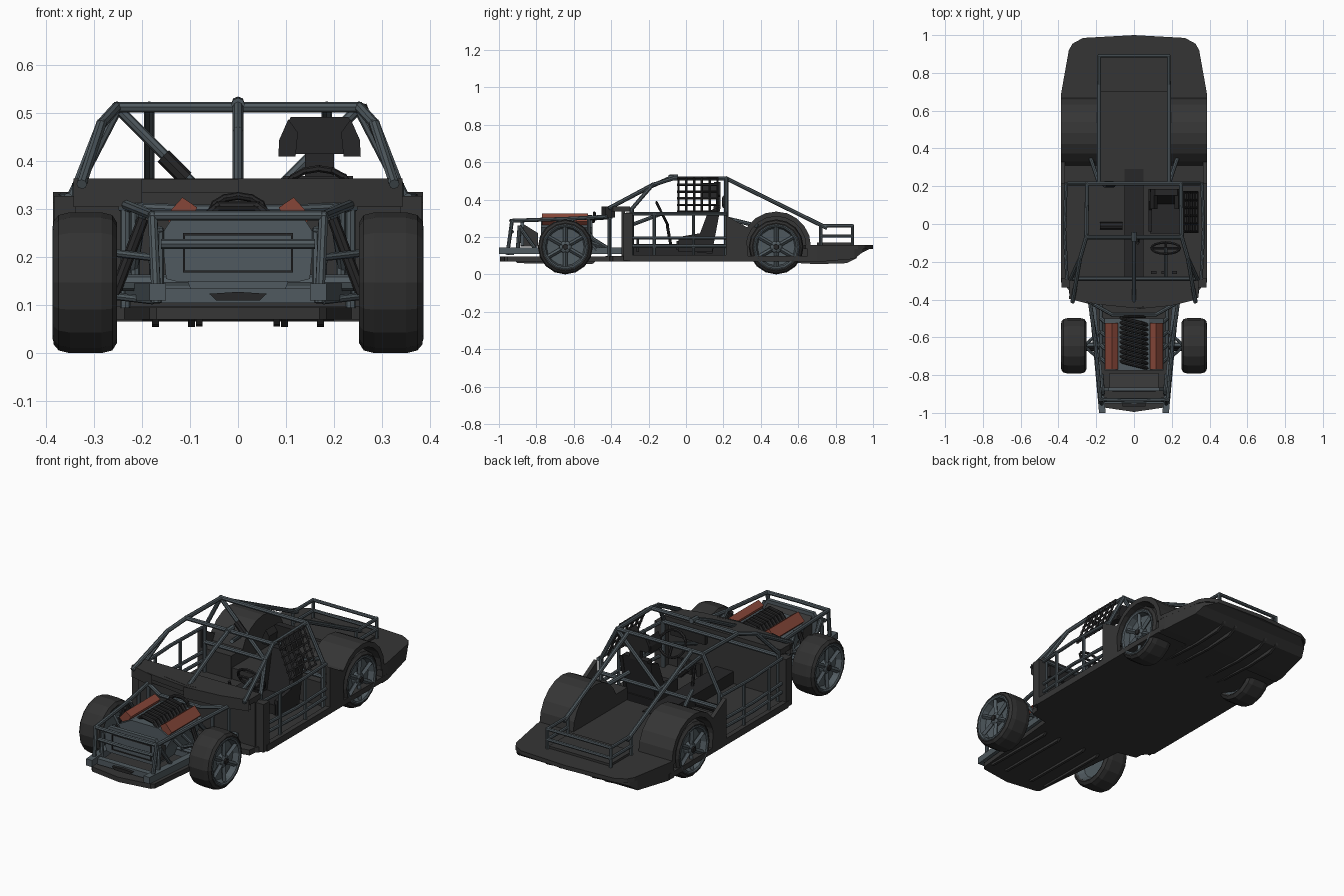
import bpy, bmesh, math
from mathutils import Vector, Matrix

def material(name, r, g, b):
    m = bpy.data.materials.new(name)
    m.diffuse_color = (r, g, b, 1)
    return m

BODY = material("charcoal panel", 0.036, 0.036, 0.036)
RUBBER = material("tyre rubber", 0.031, 0.031, 0.031)
STEEL = material("blue grey steel", 0.080, 0.102, 0.115)
DARK = material("near black", 0.020, 0.020, 0.021)
RED = material("rust red", 0.24, 0.062, 0.040)

def finish(name, bm, mat):
    bmesh.ops.recalc_face_normals(bm, faces=bm.faces)
    me = bpy.data.meshes.new(name)
    bm.to_mesh(me)
    bm.free()
    me.materials.append(mat)
    ob = bpy.data.objects.new(name, me)
    bpy.context.collection.objects.link(ob)
    return ob

def bridge(bm, A, B):
    n = len(A)
    for i in range(n):
        bm.faces.new((A[i], A[(i+1) % n], B[(i+1) % n], B[i]))

def loft(name, rings, mat):
    """Skin a row of equal rings and cap both ends."""
    bm = bmesh.new()
    R = [[bm.verts.new(p) for p in ring] for ring in rings]
    for A, B in zip(R, R[1:]):
        bridge(bm, A, B)
    bm.faces.new(R[0])
    bm.faces.new(R[-1])
    return finish(name, bm, mat)

def prism(name, pts, axis, a, b, mat):
    """Extrude a 2D outline along an axis from a to b."""
    put = {'x': lambda p, t: (t, p[0], p[1]), 'y': lambda p, t: (p[0], t, p[1]),
           'z': lambda p, t: (p[0], p[1], t)}[axis]
    return loft(name, [[put(p, t) for p in pts] for t in (a, b)], mat)

def boxes(name, items, mat):
    """items: (x0,x1,y0,y1,z0,z1)"""
    bm = bmesh.new()
    for x0, x1, y0, y1, z0, z1 in items:
        m = Matrix.Translation(((x0+x1)/2, (y0+y1)/2, (z0+z1)/2)) @ Matrix.Diagonal((x1-x0, y1-y0, z1-z0, 1))
        bmesh.ops.create_cube(bm, size=1, matrix=m)
    return finish(name, bm, mat)

def tubes(name, paths, r, mat, sides=8):
    bm = bmesh.new()
    for path in paths:
        for p, q in zip(path, path[1:]):
            p, q = Vector(p), Vector(q)
            d = q - p
            m = Matrix.Translation((p+q)/2) @ d.to_track_quat('Z', 'Y').to_matrix().to_4x4()
            bmesh.ops.create_cone(bm, cap_ends=True, segments=sides, radius1=r, radius2=r,
                                  depth=d.length + r, matrix=m)
    return finish(name, bm, mat)

def both(paths):
    return list(paths) + [[(-x, y, z) for x, y, z in p] for p in paths]

def both_boxes(items):
    return list(items) + [(-b, -a, c, d, e, f) for a, b, c, d, e, f in items]

def sym(half):
    """Complete a right-hand outline with its mirror."""
    return half + [(-x, y) for x, y in reversed(half) if abs(x) > 1e-6]

def lathe(name, prof, y, z, s, mat, n=16):
    """Spin an (x, radius) profile round the axle."""
    loft(name, [[(s*x, y + r*math.sin(2*math.pi*i/n), z - r*math.cos(2*math.pi*i/n)) for i in range(n)]
                for x, r in prof], mat)

# Wheels
WZ = 0.147
for y, end in ((-0.645, "front"), (0.482, "rear")):
    for s in (-1, 1):
        tag = end + ("_right" if s > 0 else "_left")
        lathe("tyre_" + tag, [(0.30, 0.10), (0.258, 0.114), (0.252, 0.125), (0.262, 0.141), (0.285, 0.147),
              (0.35, 0.147), (0.374, 0.141), (0.385, 0.128), (0.382, 0.118), (0.34, 0.112), (0.32, 0.10)], y, WZ, s, RUBBER)
        lathe("rim_" + tag, [(0.29, 0.09), (0.256, 0.116), (0.27, 0.108), (0.32, 0.105), (0.355, 0.113),
              (0.385, 0.122), (0.387, 0.116), (0.382, 0.108), (0.352, 0.100), (0.348, 0.05)], y, WZ, s, STEEL)
        spokes = []
        for k in range(6):
            a = math.pi*k/3 + math.pi/6
            c, d = math.cos(a), math.sin(a)
            spokes.append([(s*0.366, y+0.02*c, WZ+0.02*d), (s*0.371, y+0.102*c, WZ+0.102*d)])
        tubes("spokes_" + tag, spokes, 0.012, STEEL, 4)
        lathe("hub_" + tag, [(0.34, 0.034), (0.373, 0.032), (0.379, 0.02)], y, WZ, s, STEEL, 12)
        lathe("wheel_nut_" + tag, [(0.37, 0.018), (0.386, 0.015)], y, WZ, s, DARK, 6)
tubes("front_axle", [[(-0.27, -0.645, WZ), (0.27, -0.645, WZ)]], 0.017, STEEL)

# Floor, front pan and tail
prism("floor_pan", sym([(0, -0.43), (0.24, -0.41), (0.34, -0.39), (0.345, -0.35), (0.386, -0.30), (0.386, 0.69)]),
      'z', 0.07, 0.098, BODY)
prism("front_splitter", sym([(0, -0.995), (0.17, -0.97), (0.185, -0.955), (0.24, -0.38)]), 'z', 0.07, 0.095, BODY)
prism("trunk_floor", [(0.22, 0.075), (0.70, 0.068), (0.90, 0.085), (0.94, 0.117), (0.97, 0.14), (0.97, 0.157),
      (0.22, 0.157)], 'x', -0.20, 0.20, BODY)
prism("tail_deck", sym([(0, 0.62), (0.386, 0.64), (0.386, 0.69), (0.345, 0.92), (0.325, 0.955), (0.27, 0.985),
      (0, 1.0)]), 'z', 0.137, 0.158, BODY)
rows = [(0.65, 0.386, 0.066), (0.70, 0.384, 0.066), (0.90, 0.348, 0.083), (0.94, 0.33, 0.115), (0.985, 0.27, 0.138)]
loft("tail_diffuser", [[(-w, y, z), (w, y, z), (w, y, 0.15), (-w, y, 0.15)] for y, w, z in rows], BODY)

# Underbody strakes
for s in (-1, 1):
    for i, x in enumerate((0.09, 0.165)):
        prism("rear_strake", [(0.42, 0.08), (0.46, 0.068), (0.70, 0.055), (0.86, 0.06), (0.91, 0.085), (0.93, 0.12)],
              'x', s*x, s*(x + 0.014), BODY)
        prism("front_strake", [(-0.92, 0.08), (-0.90, 0.06), (-0.5, 0.056), (-0.47, 0.08)],
              'x', s*(x - 0.016*(1 - i)), s*(x + 0.014 - 0.016*(1 - i)), BODY)

# Rear wheel tubs
def arc(r, n=10):
    return [(0.482 + r*math.cos(math.pi*i/n), 0.15 + r*math.sin(math.pi*i/n)) for i in range(n+1)]
for s in (-1, 1):
    tag = "_right" if s > 0 else "_left"
    prism("wheel_tub" + tag, arc(0.186) + arc(0.160)[::-1], 'x', s*0.195, s*0.386, BODY)
    prism("tub_inner_wall" + tag, arc(0.186), 'x', s*0.19, s*0.20, BODY)
    prism("quarter_panel" + tag, [(0.215, 0.075), (0.335, 0.075), (0.325, 0.18), (0.345, 0.25), (0.32, 0.255),
          (0.215, 0.315)], 'x', s*0.365, s*0.386, BODY)
    prism("quarter_inner" + tag, [(0.215, 0.09), (0.31, 0.09), (0.31, 0.22), (0.215, 0.22)], 'x', s*0.19, s*0.37, BODY)
    prism("firewall_side" + tag, [(-0.335, 0.075), (-0.285, 0.075), (-0.285, 0.328), (-0.335, 0.328)],
          'x', s*0.33, s*0.384, BODY)

# Firewall, cowl and sills
boxes("firewall", [(-0.34, 0.34, -0.345, -0.325, 0.08, 0.35)], BODY)
prism("cowl", sym([(0, -0.445), (0.2, -0.425), (0.341, -0.39), (0.341, -0.30)]), 'z', 0.335, 0.363, BODY)
prism("cowl_lip", sym([(0, -0.452), (0.2, -0.432), (0.343, -0.397)]) + [(-0.343, -0.38), (0, -0.43), (0.343, -0.38)],
      'z', 0.305, 0.364, BODY)
boxes("sills", both_boxes([(0.36, 0.386, -0.31, 0.23, 0.075, 0.105)]), BODY)
boxes("transmission_tunnel", [(-0.05, 0.05, -0.33, 0.29, 0.09, 0.162)], DARK)

# Roll cage
cage = both([
    [(0.345, 0.215, 0.10), (0.345, 0.215, 0.33), (0.250, 0.215, 0.513), (0, 0.215, 0.513)],
    [(0.325, -0.41, 0.355), (0.285, -0.18, 0.478), (0.253, -0.07, 0.513), (0.248, 0.215, 0.513)],
    [(0.253, -0.07, 0.513), (0, -0.07, 0.513)],
    [(0.335, -0.29, 0.10), (0.335, -0.29, 0.35), (0.285, -0.18, 0.478)],
    [(0.185, 0.215, 0.513), (0.185, 0.75, 0.25)],
    [(0.24, 0.215, 0.50), (0.0, 0.215, 0.26)],
    [(0.185, 0.215, 0.30), (0.24, 0.38, 0.26)],
    [(0.345, 0.215, 0.255), (0, 0.215, 0.255)],
    [(0.33, -0.29, 0.335), (0, -0.29, 0.335)],
])
tubes("roll_cage", cage + [[(0, -0.41, 0.355), (0, -0.2, 0.465), (0, -0.07, 0.522)]], 0.0110, STEEL)
tubes("cage_roof_joint", [[(0, -0.085, 0.519), (0, -0.05, 0.521)]], 0.014, STEEL)
tubes("brace_pad", [[(-0.15, 0.21, 0.405), (-0.115, 0.21, 0.37)]], 0.017, DARK)
# Door bars
door = [[(0.355, -0.29, z), (0.368, -0.03, z), (0.36, 0.215, z)] for z in (0.15, 0.195, 0.325)]
door += [[(0.364, y, 0.10), (0.364, y, 0.325)] for y in (-0.17, 0.04)]
tubes("door_bars", both(door), 0.009, STEEL)
# Rear guard rails
tubes("rear_guard", both([[(0.185, 0.72, 0.26), (0.185, 0.89, 0.26), (0, 0.89, 0.26)],
      [(0.185, 0.72, 0.205), (0.185, 0.89, 0.205), (0, 0.89, 0.205)],
      [(0.185, 0.72, 0.15), (0.185, 0.72, 0.26)], [(0.185, 0.89, 0.15), (0.185, 0.89, 0.26)]]), 0.009, STEEL)
boxes("rear_tray", [(-0.18, 0.18, 0.70, 0.885, 0.15, 0.170)], BODY)

# Front subframe
tubes("front_frame", both([
    [(0.235, -0.40, 0.31), (0.205, -0.62, 0.298), (0.178, -0.93, 0.287), (0, -0.935, 0.287)],
    [(0.178, -0.93, 0.287), (0.170, -0.955, 0.11)],
    [(0.165, -0.89, 0.255), (0.172, -0.80, 0.13)], [(0.165, -0.90, 0.13), (0.165, -0.89, 0.255)],
    [(0.155, -0.93, 0.228), (0, -0.935, 0.228)], [(0.20, -0.62, 0.298), (0.225, -0.48, 0.13)],
    [(0.24, -0.41, 0.305), (0.115, -0.48, 0.30), (0, -0.48, 0.30)],
    [(0.215, -0.52, 0.30), (0.215, -0.52, 0.13)], [(0.235, -0.41, 0.305), (0.235, -0.41, 0.10)],
]), 0.0105, STEEL)
for s in (-1, 1):
    prism("chassis_rail" + ("_right" if s > 0 else "_left"), [(s*0.15, -1.0), (s*0.185, -1.0), (s*0.245, -0.34),
          (s*0.21, -0.34)], 'z', 0.11, 0.145, STEEL)
boxes("front_crossmembers", [(-0.17, 0.17, -0.95, -0.92, 0.105, 0.135), (-0.21, 0.21, -0.66, -0.63, 0.11, 0.14)], STEEL)
prism("front_scoop", sym([(0, 0.128), (0.06, 0.124), (0.045, 0.11)]), 'y', -0.965, -0.94, DARK)
tubes("front_wishbones", both([[(0.18, y, z), (0.265, -0.645, z + 0.01)] for y in (-0.72, -0.57) for z in (0.11, 0.20)]),
      0.008, STEEL)
tubes("front_dampers", both([[(0.255, -0.66, 0.13), (0.20, -0.66, 0.275)]]), 0.012, DARK)

# Radiator
prism("radiator", sym([(0, 0.285), (0.135, 0.285), (0.158, 0.25), (0.150, 0.155), (0.13, 0.15)]), 'y', -0.885, -0.865, STEEL)
boxes("radiator_frame", [(-0.115, 0.115, -0.89, -0.88, 0.246, 0.251), (-0.115, 0.115, -0.89, -0.88, 0.168, 0.173)] +
      both_boxes([(0.110, 0.115, -0.89, -0.88, 0.168, 0.251)]), DARK)
prism("radiator_shroud", [(-0.87, 0.15), (-0.79, 0.15), (-0.79, 0.22), (-0.87, 0.27)], 'x', -0.13, 0.13, BODY)

# Engine
prism("engine_block", sym([(0, 0.29), (0.08, 0.29), (0.155, 0.25), (0.12, 0.19), (0.09, 0.11)]), 'y', -0.775, -0.50, STEEL)
for s in (-1, 1):
    prism("valve_cover" + ("_right" if s > 0 else "_left"), [(s*0.085, 0.304), (s*0.116, 0.325), (s*0.153, 0.284),
          (s*0.135, 0.265), (s*0.095, 0.285)], 'y', -0.77, -0.525, RED)
runners = [[(0.066, y - 0.018, 0.285), (0.04, y - 0.01, 0.306), (-0.04, y + 0.01, 0.306), (-0.066, y + 0.018, 0.285)]
           for y in [-0.745 + 0.0255*i for i in range(10)]]
tubes("intake_runners", runners, 0.0105, DARK)
tubes("exhaust_headers", both([[(0.14, y, 0.24), (0.175, y + 0.03, 0.19), (0.175, -0.42, 0.14)]
      for y in (-0.74, -0.67, -0.60, -0.53)]), 0.011, STEEL)
tubes("intake_hoop", [[(0.055*math.cos(math.pi*i/6), -0.49, 0.295 + 0.033*math.sin(math.pi*i/6)) for i in range(7)]],
      0.008, DARK)

# Seat
prism("seat_base", [(-0.05, 0.13), (0.14, 0.11), (0.15, 0.155), (-0.05, 0.18)], 'x', 0.085, 0.25, DARK)
prism("seat_back", [(0.10, 0.13), (0.14, 0.13), (0.185, 0.37), (0.15, 0.37)], 'x', 0.095, 0.24, DARK)
for x in (0.076, 0.241):
    prism("seat_bolster", [(-0.04, 0.12), (0.14, 0.12), (0.185, 0.36), (0.12, 0.34), (0.075, 0.22), (-0.04, 0.20)],
          'x', x, x + 0.018, DARK)
boxes("headrest_post", [(0.14, 0.20, 0.16, 0.185, 0.36, 0.43)], DARK)
prism("headrest", sym([(0, 0.415), (0.07, 0.415), (0.084, 0.425), (0.082, 0.45), (0.06, 0.493), (0, 0.493)]),
      'y', 0.15, 0.185, DARK).location.x = 0.17
for s in (-1, 1):
    prism("headrest_wing", [(s*0.05, 0.41), (s*0.086, 0.41), (s*0.084, 0.445), (s*0.065, 0.488), (s*0.045, 0.46)],
          'y', 0.08, 0.17, DARK).location.x = 0.17

# Window net on the driver's side
def net(y, t):
    return (0.335 - 0.072*t, y, 0.335 + 0.18*t)
tubes("window_net", [[net(-0.04 + 0.0417*i, 0), net(-0.04 + 0.0417*i, 1)] for i in range(6)] +
      [[net(-0.045, t/5), net(0.17, t/5)] for t in range(6)], 0.0065, DARK, 4)

# Steering wheel, pedals, gear lever and extinguisher
ring = []
for i in range(17):
    a = 2*math.pi*i/16
    ring.append((0.168 + 0.075*math.cos(a), -0.128 - 0.03*math.sin(a), 0.325 + 0.06*math.sin(a)))
tubes("steering_wheel", [ring, [ring[0], ring[8]], [ring[12], (0.168, -0.128, 0.325)]], 0.007, DARK, 6)
tubes("steering_column", [[(0.168, -0.13, 0.325), (0.168, -0.33, 0.25)]], 0.010, STEEL)
boxes("pedals", [(x, x + 0.028, -0.265, -0.25, 0.12, 0.19) for x in (0.09, 0.145, 0.20)], DARK)
tubes("gear_lever", [[(0.02, -0.08, 0.15), (0.02, -0.10, 0.26)]], 0.008, DARK)
tubes("extinguisher", [[(-0.17, -0.01, 0.12), (-0.07, -0.01, 0.12)]], 0.02, DARK)
boxes("switch_panel", [(0.10, 0.30, -0.32, -0.30, 0.27, 0.33)], DARK)
